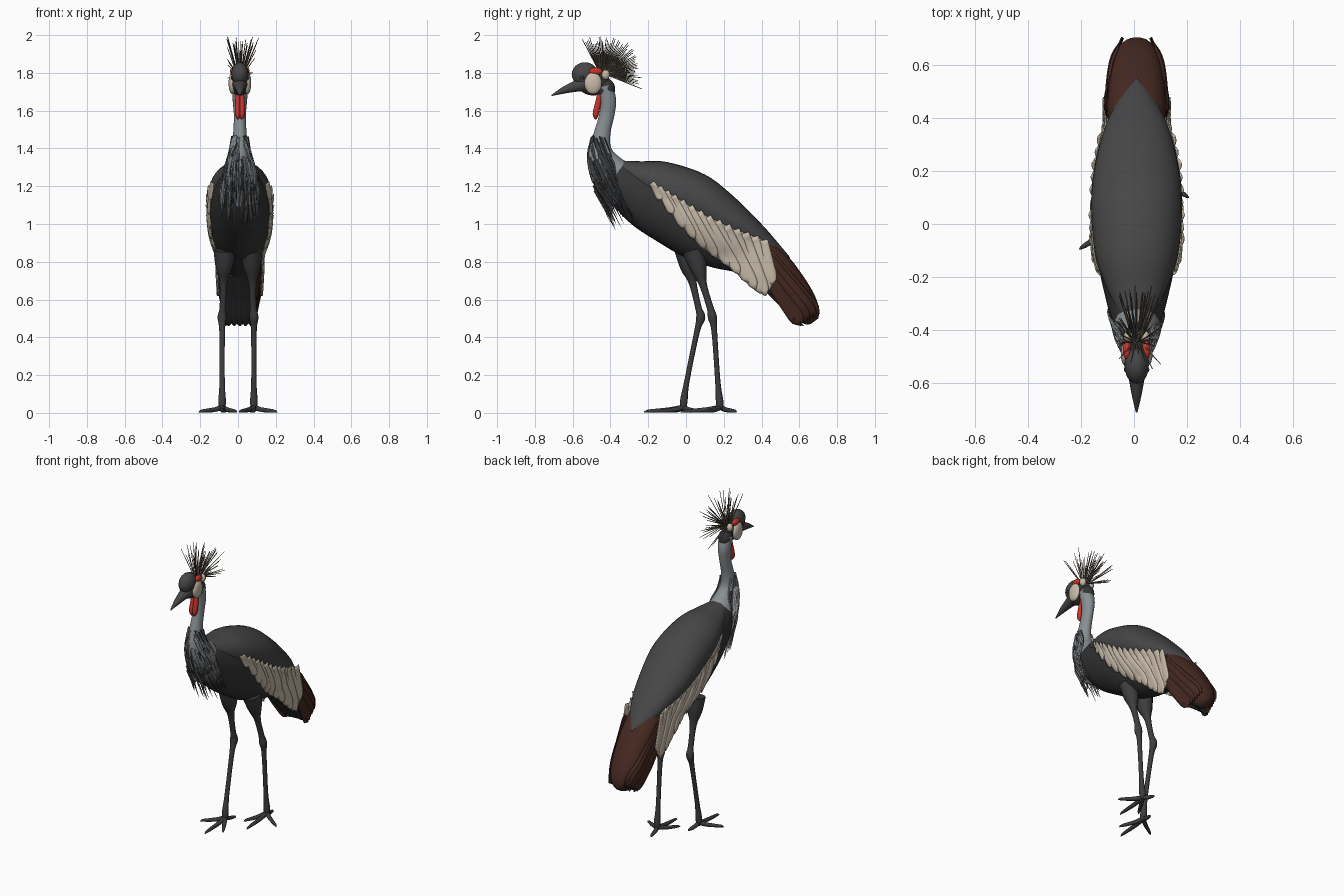
import bpy, bmesh, math, random
from mathutils import Vector as V
from mathutils.bvhtree import BVHTree

if "Cube" in bpy.data.objects:
    bpy.data.objects.remove(bpy.data.objects["Cube"])

random.seed(4)
COL = {"black": (.035, .035, .036), "charcoal": (.062, .062, .064), "grey": (.25, .275, .29),
       "cream": (.58, .5, .4), "brown": (.06, .022, .015), "red": (.55, .035, .025),
       "crest_tan": (.16, .13, .09), "leg_grey": (.045, .046, .048)}
MATS = {}
for n, c in COL.items():
    MATS[n] = bpy.data.materials.new(n)
    MATS[n].diffuse_color = (*c, 1)


def finish(name, bm, mats, dx=.01, thick=0, rule=None):
    """Turn a bmesh into a smooth shaded object."""
    if not thick:
        bmesh.ops.recalc_face_normals(bm, faces=bm.faces)
    bm.normal_update()
    if rule:
        for f in bm.faces:
            f.material_index = rule(f)
    tree = BVHTree.FromBMesh(bm)
    me = bpy.data.meshes.new(name)
    bm.to_mesh(me)
    bm.free()
    me.shade_smooth()
    me.set_sharp_from_angle(angle=math.radians(50))
    for m in mats:
        me.materials.append(MATS[m])
    ob = bpy.data.objects.new(name, me)
    ob.location.x = dx
    bpy.context.collection.objects.link(ob)
    if thick:
        mod = ob.modifiers.new("thickness", 'SOLIDIFY')
        mod.thickness, mod.offset = thick, 0
    return tree


def smooth(rows, k=5):
    """Catmull-Rom interpolation through rows of numbers."""
    out, n = [], len(rows)
    for i in range(n - 1):
        a, b, c, d = rows[max(i - 1, 0)], rows[i], rows[i + 1], rows[min(i + 2, n - 1)]
        for s in range(k):
            t = s / k
            out.append([.5 * (2 * q + (r - p) * t + (2 * p - 5 * q + 4 * r - u) * t * t
                        + (3 * q - p - 3 * r + u) * t ** 3) for p, q, r, u in zip(a, b, c, d)])
    return out + [list(rows[-1])]


def skin(bm, rings, mat=0):
    """Bridge rings of points and cap both ends."""
    vs = [[bm.verts.new(p) for p in r] for r in rings]
    n = len(vs[0])
    fs = [bm.faces.new((a[i], a[(i + 1) % n], b[(i + 1) % n], b[i]))
          for a, b in zip(vs, vs[1:]) for i in range(n)]
    fs += [bm.faces.new(vs[0]), bm.faces.new(vs[-1])]
    for f in fs:
        f.material_index = mat


def loft(name, rows, mats, n=28, power=1.0, rule=None):
    """Rows: top y, top z, bottom y, bottom z, half width."""
    bm, rings = bmesh.new(), []
    for ty, tz, by, bz, w in smooth(rows):
        c, h = V((0, (ty + by) / 2, (tz + bz) / 2)), V((0, (ty - by) / 2, (tz - bz) / 2))
        ring = []
        for i in range(n):
            a = math.tau * i / n
            ca, sa = [math.copysign(abs(q) ** power, q) for q in (math.cos(a), math.sin(a))]
            ring.append(c + h * sa + V((max(w, .003) * ca, 0, 0)))
        rings.append(ring)
    skin(bm, rings)
    return finish(name, bm, mats, rule=rule)


def tube(bm, rows, n=10, mat=0, flat=1.0):
    """Rows: x, y, z, radius."""
    pts, rings = [V(r[:3]) for r in rows], []
    for i, p in enumerate(pts):
        d = (pts[min(i + 1, len(pts) - 1)] - pts[max(i - 1, 0)]).normalized()
        ref = V((1, 0, 0)) if abs(d.x) < .9 else V((0, 0, 1))
        u = (ref - d * ref.dot(d)).normalized()
        v = d.cross(u)
        rings.append([p + (u * math.cos(a) + v * math.sin(a) * flat) * max(rows[i][3], .0008)
                      for a in (math.tau * j / n for j in range(n))])
    skin(bm, rings, mat)


def blob(bm, c, r, seg=20):
    vs = bmesh.ops.create_uvsphere(bm, u_segments=seg, v_segments=seg // 2 + 2, radius=1)["verts"]
    for v in vs:
        v.co = V(c) + V((v.co.x * r[0], v.co.y * r[1], v.co.z * r[2]))


# body, mantle over the back, tail and neck
body = loft("body", [(-.44, 1.28, -.45, 1.22, .03), (-.37, 1.335, -.40, 1.12, .085),
    (-.25, 1.325, -.29, 1.0, .12), (-.1, 1.32, -.14, .90, .15), (.08, 1.26, 0, .82, .16),
    (.25, 1.13, .14, .77, .145), (.4, .97, .28, .74, .11), (.5, .83, .4, .68, .08),
    (.6, .68, .52, .58, .04)], ["black"])
mantle = loft("back_mantle", [(-.33, 1.335, -.33, 1.24, .07), (-.24, 1.332, -.24, 1.16, .115),
    (-.1, 1.328, -.12, 1.05, .158), (.1, 1.262, .05, .98, .172), (.25, 1.148, .2, .9, .158),
    (.4, 1.0, .34, .87, .118), (.5, .885, .46, .82, .06), (.55, .825, .54, .81, .005)], ["charcoal"])
under = V((0, -.65, -.75))
tail = loft("tail", [(.38, .985, .33, .75, .10), (.45, .92, .39, .7, .112), (.54, .83, .46, .65, .108),
    (.62, .725, .53, .57, .1), (.68, .625, .58, .5, .085), (.705, .545, .63, .47, .055),
    (.7, .5, .66, .47, .02)], ["brown", "black"], power=.85,
    rule=lambda f: 1 if f.normal.dot(under) > .62 else 0)
neck = loft("neck", [(-.39, 1.74, -.47, 1.72, .043), (-.37, 1.66, -.455, 1.64, .038),
    (-.378, 1.58, -.462, 1.57, .032), (-.40, 1.48, -.492, 1.47, .036), (-.395, 1.40, -.515, 1.38, .048),
    (-.34, 1.345, -.51, 1.29, .068), (-.27, 1.30, -.47, 1.19, .086), (-.24, 1.2, -.40, 1.09, .083)], ["grey"])
SIDE, BREAST = (body, mantle, tail), (body, neck)


def side_x(y, z):
    """Outer x of the bird at a point of the side view."""
    x = .112 - max(0, y - .48) * .22 - max(0, .75 - z) * .06
    for t in SIDE:
        hit = t.ray_cast(V((1, y, z)), V((-1, 0, 0)))[0]
        if hit:
            x = max(x, hit.x)
    return x


def feather(bm, side, root, tip, width, lift):
    """Round-ended blade laid on the side of the bird."""
    a, b = V(root), V(tip)
    perp = V((-(b - a).y, (b - a).x)).normalized()
    g = []
    for i in range(13):
        t = i / 12
        w = width * (.65 + .35 * t) * math.sqrt(max(.01, 1 - max(0, (t - .78) / .22) ** 2))
        row = []
        for s in (-1, -.5, 0, .5, 1):
            p = a.lerp(b, t) + perp * w * s
            row.append(bm.verts.new((side * (side_x(*p) + lift + .004 * (1 - s * s) + .003 * s), p.x, p.y)))
        g.append(row)
    for r, q in zip(g, g[1:]):
        for j in range(4):
            vs = (r[j], r[j + 1], q[j + 1], q[j])
            bm.faces.new(vs if side < 0 else vs[::-1])


def along(path, t):
    f = t * (len(path) - 1)
    i = min(int(f), len(path) - 2)
    return V(path[i]).lerp(V(path[i + 1]), f - i)


# cream wing panels and brown flight feathers
top_edge = [(-.18, 1.22), (-.06, 1.145), (.09, 1.05), (.25, .975), (.41, .915)]
low_edge = [(-.13, 1.13), (0, .965), (.12, .85), (.26, .755), (.36, .66), (.42, .615), (.455, .68)]
for side, label in ((1, "right"), (-1, "left")):
    bm = bmesh.new()
    g = []
    for i in range(25):
        u, l = along(top_edge, i / 24), along(low_edge[:4] + [(.4, .72)], i / 24)
        ps = [u.lerp(l, j / 10) for j in range(11)]
        g.append([bm.verts.new((side * (side_x(*p) + .005), *p)) for p in ps])
    for r, q in zip(g, g[1:]):
        for j in range(10):
            vs = (r[j], r[j + 1], q[j + 1], q[j])
            bm.faces.new(vs if side > 0 else vs[::-1])
    for i in range(14):
        t = i / 13
        feather(bm, side, along(top_edge, t), along(low_edge, t), .022 + .014 * t, .008 + .003 * (i % 2))
    finish(label + "_wing_panel", bm, ["cream"], thick=.005)
    bm = bmesh.new()
    for i in range(7):
        t = i / 6
        feather(bm, side, (.42 + .02 * t, .72 + .13 * t), (.6 + .105 * t, .465 + .06 * t), .032, .003 + .002 * (i % 2))
    finish(label + "_flight_feathers", bm, ["brown"], thick=.005)

# dark tail feathers under the tail
bm = bmesh.new()
for i in range(5):
    x = (i - 2) * .027
    tube(bm, smooth([(x * .8, .34, .73, .03), (x, .48, .6, .034), (x * 1.1, .57, .5, .028),
                     (x * 1.1, .625 - abs(x) * .3, .46, .004)], 4), 8, flat=.35)
finish("under_tail", bm, ["black"])

# hanging neck plumes, pressed outside the breast
bm = bmesh.new()
for i in range(230):
    t, a = random.random() ** .8, random.uniform(-1, 1)
    ang = a * 2.1
    z = 1.47 - .3 * t
    cy, ry, rx = -.45 + .06 * t * t, .05 + .045 * t, .036 + .05 * t
    p = V((math.sin(ang) * rx, cy - math.cos(ang) * ry, z))
    d = V((math.sin(ang) * .12, .25 + .3 * t + .15 * abs(a), -1)).normalized()
    L, rows = random.uniform(.12, .2) + .06 * t * (1 - abs(a)), []
    for k in range(6):
        q = p + d * L * k / 5
        for tree in BREAST:
            loc, nor, _, _ = tree.find_nearest(q)
            if (q - loc).dot(nor) < .004:
                q = loc + nor * .005
        if k > 3:
            q += V((0, -.004, 0)) * (k - 3)
        rows.append((*q, .0055 * (1 - (k / 5) ** 2) + .001))
    tube(bm, rows, 4, 1 if random.random() < .25 + .3 * t else 0, .6)
finish("neck_plumes", bm, ["grey", "charcoal"])

# head, crown, beak
bm = bmesh.new()
blob(bm, (0, -.49, 1.75), (.044, .088, .07))
blob(bm, (0, -.425, 1.715), (.042, .05, .055))
finish("head", bm, ["black"])
bm = bmesh.new()
blob(bm, (0, -.535, 1.793), (.046, .07, .063))
finish("crown_cap", bm, ["charcoal"])
bm = bmesh.new()
tube(bm, smooth([(0, -.54, 1.74, .04), (0, -.59, 1.727, .029), (0, -.65, 1.707, .018), (0, -.712, 1.68, .003)]), 14)
finish("beak", bm, ["charcoal"])

# cheeks, red patches, eyes and throat wattle
cheek, red, eye = bmesh.new(), bmesh.new(), bmesh.new()
for s in (1, -1):
    blob(cheek, (s * .04, -.492, 1.745), (.02, .046, .058))
    blob(cheek, (s * .03, -.425, 1.79), (.02, .022, .026), 12)
    blob(red, (s * .036, -.478, 1.808), (.016, .036, .02))
    blob(eye, (s * .041, -.55, 1.775), (.007, .011, .011), 12)
    tube(red, smooth([(s * .01, -.455, 1.69, .012), (s * .012, -.468, 1.63, .014),
                      (s * .012, -.478, 1.58, .014), (s * .008, -.478, 1.555, .004)]), 10, flat=1.2)
finish("cheeks", cheek, ["cream"])
finish("red_patches_and_wattle", red, ["red"])
finish("eyes", eye, ["black"])

# crest of stiff needles fanning up and back
bm = bmesh.new()
for i in range(54):
    a = math.radians(-28 + 140 * i / 53)
    lat = random.uniform(-.42, .42)
    d = V((lat, math.sin(a), math.cos(a))).normalized()
    p = V((lat * .05, -.445 + .015 * math.sin(a), 1.795))
    L = random.uniform(.16, .215)
    L = min(L, (2 - p.z - .001) / d.z) if d.z > 0 else L
    q = p + d * L
    tube(bm, [(*p, .0032), (*p.lerp(q, .6), .0026), (*q, .0016)], 4)
finish("crest", bm, ["crest_tan"])

# legs and feet
LEGS = {"left": (-1, [(0, .86, .06), (.015, .77, .045), (.035, .69, .021), (.065, .56, .017), (.078, .505, .024),
                      (.058, .43, .015), (.005, .17, .014), (-.012, .06, .02), (-.015, .015, .014)], -.015),
        "right": (1, [(.04, .86, .06), (.065, .77, .045), (.09, .68, .021), (.127, .56, .018), (.14, .505, .024),
                      (.15, .43, .015), (.168, .17, .014), (.178, .06, .02), (.18, .015, .014)], .18)}
for label, (s, path, fy) in LEGS.items():
    bm = bmesh.new()
    tube(bm, smooth([(s * (.07 + min(i, 4) * .0035), *r) for i, r in enumerate(path)]), 12)
    fx = s * .082
    for ex, ey in ((.002, -.208), (.125, -.08), (-.075, -.13), (-.015, .088)):
        row = [(fx + s * ex * t, fy + ey * t, h, r) for t, h, r in
               ((0, .03, .014), (.3, .018, .013), (.65, .012, .011), (.9, .009, .008), (1, .003, .002))]
        tube(bm, smooth(row, 3), 8)
    finish(label + "_leg", bm, ["leg_grey"], dx=0)

for m in bpy.data.materials:
    if m.users and not m.is_grease_pencil:
        m.use_nodes = True
        m.node_tree.nodes["Principled BSDF"].inputs["Base Color"].default_value = m.diffuse_color
